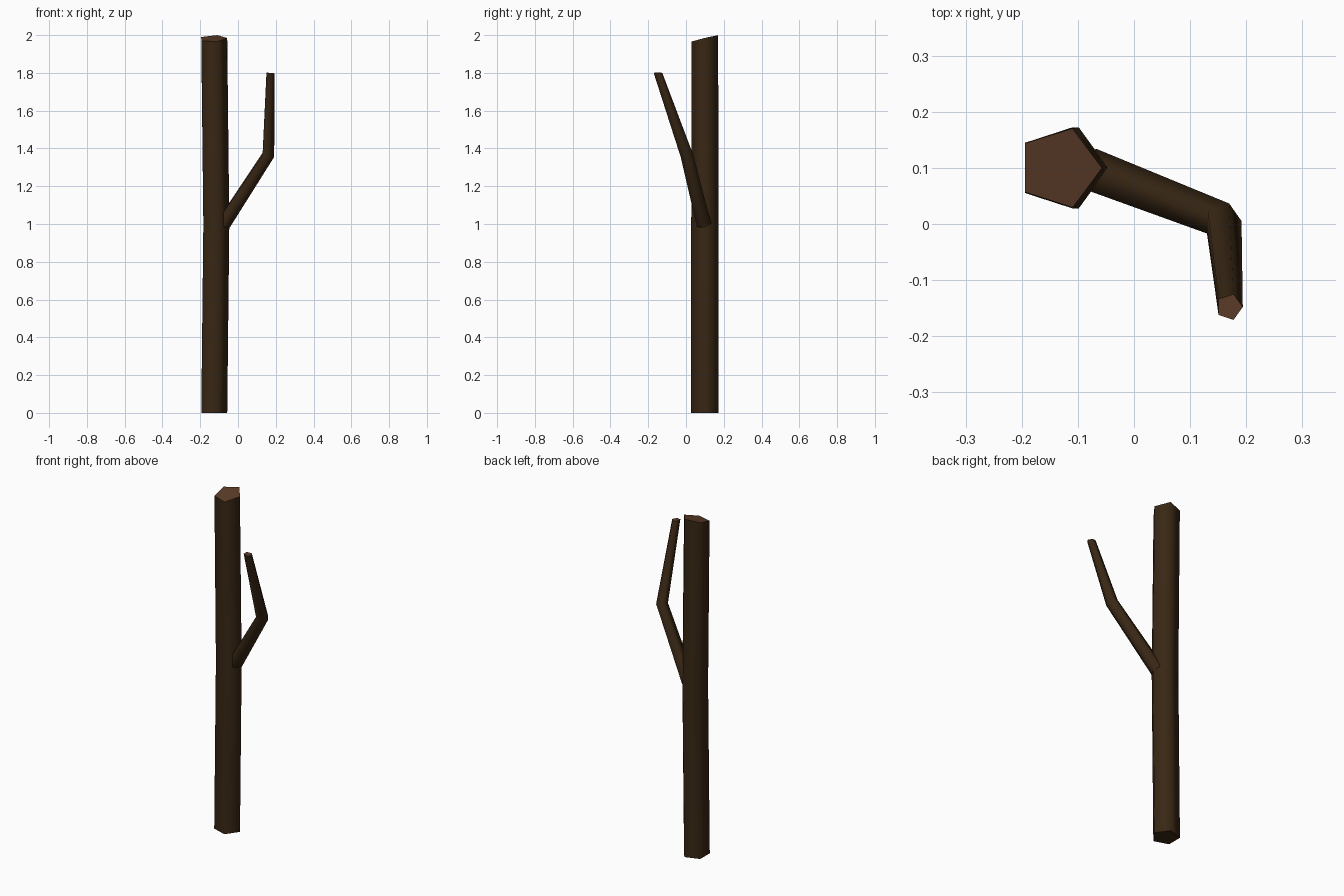
import bpy, bmesh, math
from mathutils import Vector

if "Cube" in bpy.data.objects:
    bpy.data.objects.remove(bpy.data.objects["Cube"])


def material(name, rgb):
    m = bpy.data.materials.new(name)
    m.diffuse_color = (*rgb, 1)
    m.use_nodes = True
    m.node_tree.nodes["Principled BSDF"].inputs["Base Color"].default_value = m.diffuse_color
    return m


bark = material("dark bark", (0.040, 0.020, 0.007))
wood = material("cut wood", (0.105, 0.045, 0.021))


def limb(name, rings, sides=5):
    """Loft polygon rings of (centre, radius, normal) into a capped limb."""
    bm = bmesh.new()
    loops = []
    for centre, radius, normal in rings:
        turn = Vector((0, 0, 1)).rotation_difference(Vector(normal))
        loop = []
        for i in range(sides):
            a = math.tau * i / sides
            p = Vector((math.cos(a), math.sin(a), 0)) * radius
            loop.append(bm.verts.new(Vector(centre) + turn @ p))
        loops.append(loop)
    # bark sides, smooth shaded
    for low, high in zip(loops, loops[1:]):
        for i in range(sides):
            j = (i + 1) % sides
            bm.faces.new((low[i], low[j], high[j], high[i])).smooth = True
    # flat ends, with the upper one showing cut wood
    bm.faces.new(loops[0][::-1])
    bm.faces.new(loops[-1]).material_index = 1
    mesh = bpy.data.meshes.new(name)
    bm.to_mesh(mesh)
    bm.free()
    mesh.materials.append(bark)
    mesh.materials.append(wood)
    ob = bpy.data.objects.new(name, mesh)
    bpy.context.collection.objects.link(ob)
    return ob


# Upright trunk with a slight bow and a slanted cut top
limb("trunk", [((-0.133, 0.10, 0.0), 0.076, (0, 0, 1)),
               ((-0.122, 0.10, 1.0), 0.076, (0, 0, 1)),
               ((-0.133, 0.10, 1.982), 0.076, (-0.04, -0.24, 1))])

# Side branch rising from the trunk, bent at an elbow
limb("branch", [((-0.08, 0.095, 1.0), 0.041, (0.53, -0.20, 0.82)),
                ((0.158, 0.004, 1.365), 0.035, (0.30, -0.28, 1)),
                ((0.170, -0.148, 1.80), 0.024, (0.10, 0, 1))])
